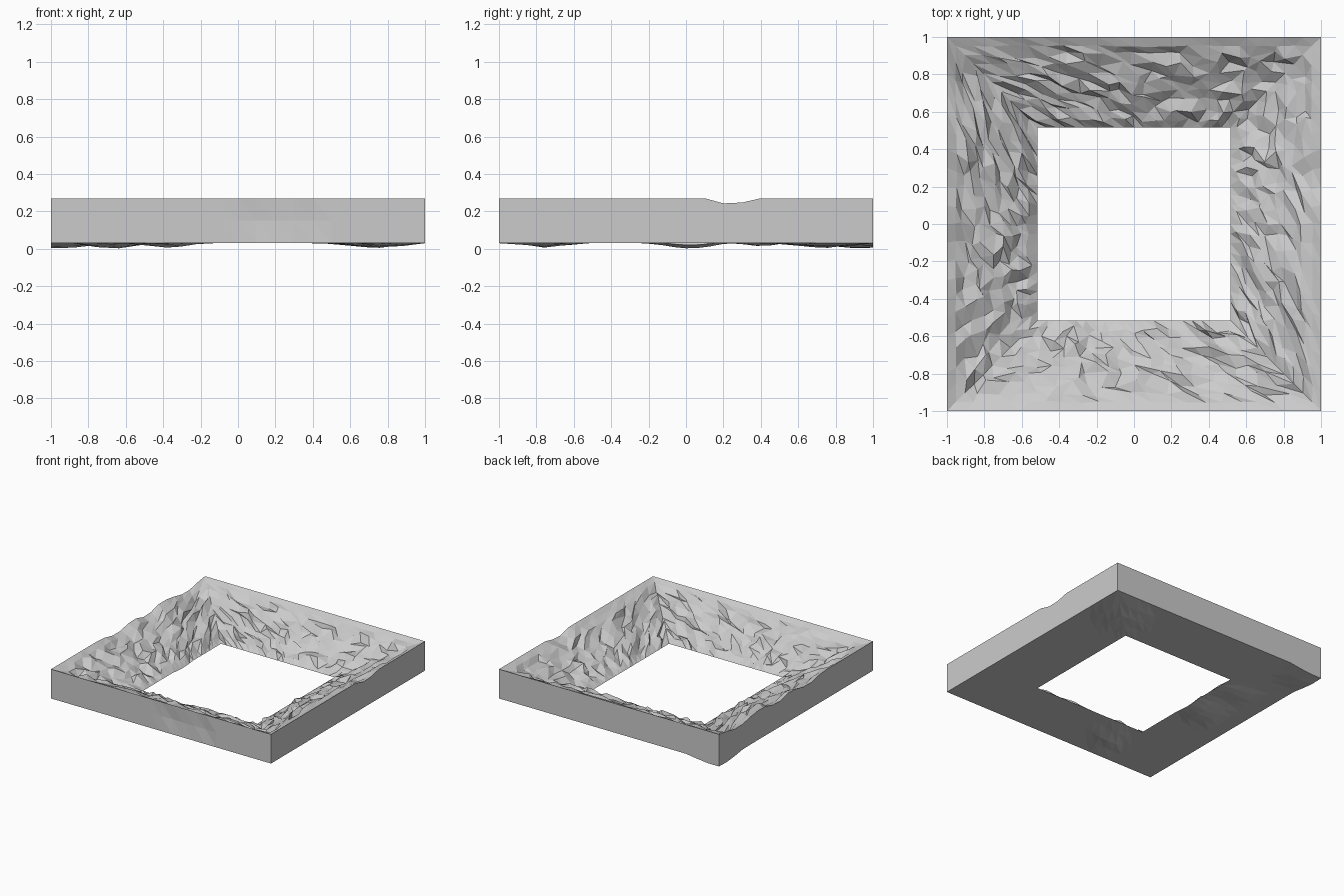
import bpy, bmesh, random
from mathutils import Vector

if "Cube" in bpy.data.objects:
    bpy.data.objects.remove(bpy.data.objects["Cube"])

random.seed(7)
N = 20                       # columns per side
ROWS = 10                    # rows from rim to opening
OUT, INN, TOP, BOT = 1.0, 0.515, 0.27, 0.03

# soft local lumps: (x, y, radius, depth)
under_lumps = [(0.75, 0.75, 0.25, 0.025), (-0.95, 0.93, 0.25, 0.03),
               (-0.67, 0.02, 0.2, 0.03), (-0.37, -0.75, 0.17, 0.024),
               (-0.7, 0.4, 0.14, 0.02)]
rim_notches = [(-1, 0.75, 0.2, 0.04), (-1, 0.24, 0.15, 0.035),
               (-1, -0.15, 0.18, 0.035), (1, 0.24, 0.13, 0.033)]
wall_dents = [(0.12, -1, 0.15, 0.01), (0.38, -1, 0.12, 0.008)]


def lump(x, y, items):
    return max(d * max(0.0, 1 - (((x - cx) ** 2 + (y - cy) ** 2) ** 0.5 / r) ** 1.5)
               for cx, cy, r, d in items)


def square_ring(half, jitter=0.0):
    """Points round a square of the given half width; corners stay on the mitres."""
    pts = []
    for side in range(4):
        for i in range(N):
            s = -1 + 2 * i / N
            h = half
            if i:
                s += random.uniform(-0.6, 0.6) * jitter
                h += random.uniform(-0.35, 0.35) * jitter
            x, y = s * half, -h
            for _ in range(side):
                x, y = -y, x
            pts.append((x, y))
    return pts


bm = bmesh.new()
rings = []


def add_ring(pts, zfunc):
    rings.append([bm.verts.new((x, y, zfunc(x, y))) for x, y in pts])


# flat underside with a few lumps, opening to outer edge
for k in range(5):
    add_ring(square_ring(INN + (OUT - INN) * k / 4),
             lambda x, y: BOT - lump(x, y, under_lumps))

# outer wall with a shallow dent on the front
wall = [(x, y + lump(x, y, wall_dents)) for x, y in square_ring(OUT)]
add_ring(wall, lambda x, y: 0.15)

# rough stone slope falling from the rim to the opening
for k in range(ROWS):
    t = k / ROWS
    rough = 0 if k == 0 else (0.25 if k == 1 else 1)
    add_ring(square_ring(OUT - (OUT - INN) * t, 0.06 * rough),
             lambda x, y: max(BOT + 0.005, TOP - (TOP - BOT - 0.01) * t
                              - lump(x, y, rim_notches)
                              + random.uniform(-0.024, 0.022) * rough))

# join neighbouring rings with triangles, closing the section at the opening
M = 4 * N
for a, b in zip(rings, rings[1:] + rings[:1]):
    for i in range(M):
        j = (i + 1) % M
        if (i // N) % 2:
            bm.faces.new((a[i], a[j], b[j]))
            bm.faces.new((a[i], b[j], b[i]))
        else:
            bm.faces.new((a[i], a[j], b[i]))
            bm.faces.new((a[j], b[j], b[i]))
bmesh.ops.recalc_face_normals(bm, faces=bm.faces)

mesh = bpy.data.meshes.new("stone_frame")
bm.to_mesh(mesh)
bm.free()
frame = bpy.data.objects.new("stone_frame", mesh)
bpy.context.collection.objects.link(frame)
